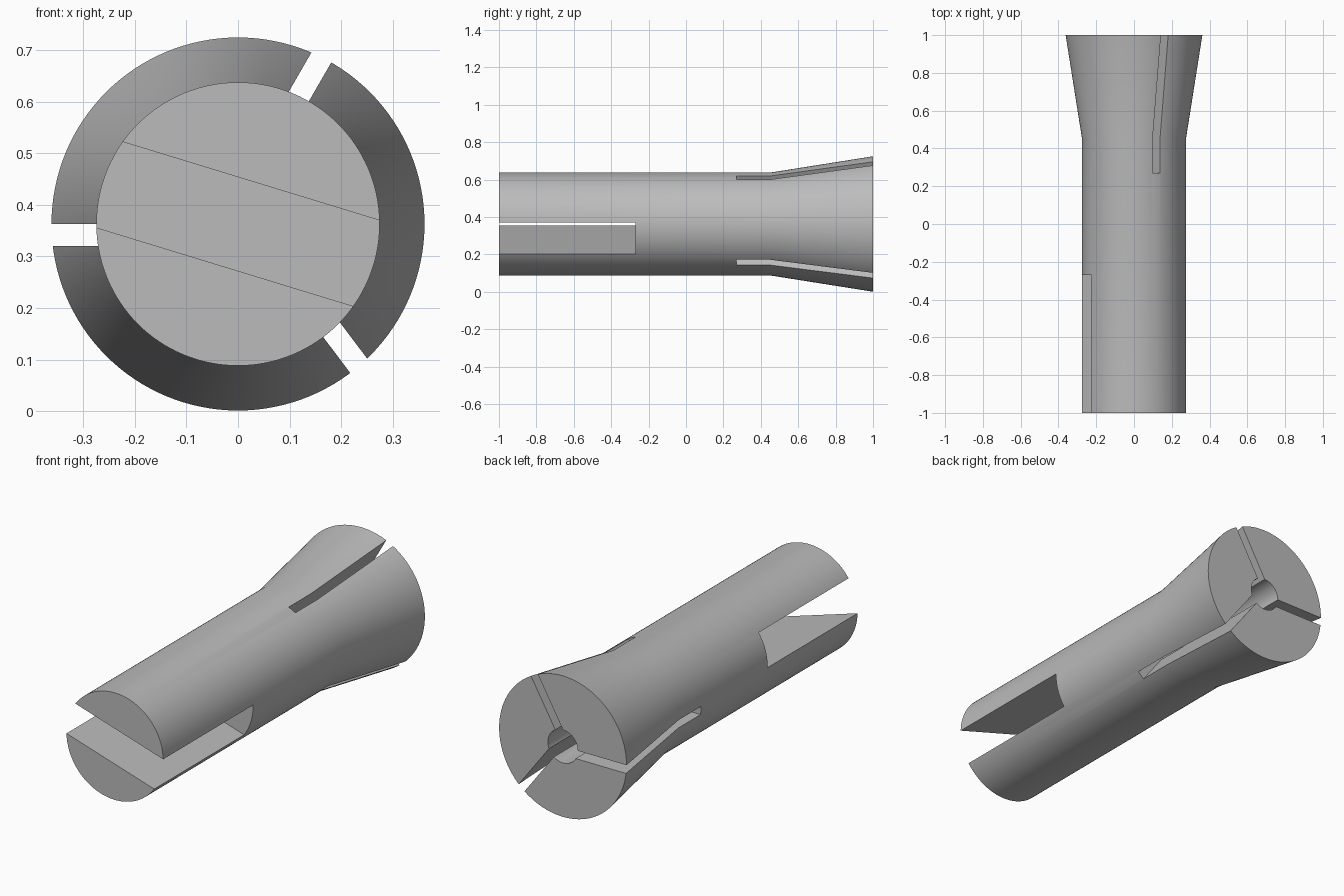
import bpy, bmesh, math
from mathutils import Matrix, Vector

if "Cube" in bpy.data.objects:
    bpy.data.objects.remove(bpy.data.objects["Cube"])

AXIS_Z = 0.363
steel = bpy.data.materials.new("grey steel")
steel.diffuse_color = (0.5, 0.5, 0.5, 1)
steel.use_nodes = True
steel.node_tree.nodes["Principled BSDF"].inputs["Base Color"].default_value = steel.diffuse_color


def make_object(name, bm):
    bmesh.ops.recalc_face_normals(bm, faces=bm.faces)
    mesh = bpy.data.meshes.new(name)
    bm.to_mesh(mesh)
    bm.free()
    mesh.materials.append(steel)
    obj = bpy.data.objects.new(name, mesh)
    bpy.context.collection.objects.link(obj)
    return obj


def box_cutter(name, lo, hi, angle):
    """Box in axis coordinates, turned about the long axis (counter-clockwise from the front)."""
    bm = bmesh.new()
    lo, hi = Vector(lo), Vector(hi)
    bmesh.ops.create_cube(bm, size=1, matrix=Matrix.Translation((lo + hi) / 2)
                          @ Matrix.Diagonal((*(hi - lo), 1)))
    bm.transform(Matrix.Translation((0, 0, AXIS_Z))
                 @ Matrix.Rotation(-math.radians(angle), 4, 'Y'))
    obj = make_object(name, bm)
    obj.hide_render = True
    return obj


# Body: straight shank, flared head and blind bore, turned about the y axis
profile = [(0, -1), (0.275, -1), (0.275, 0.45), (0.362, 1),
           (0.085, 1), (0.085, 0.27), (0, 0.27)]
bm = bmesh.new()
verts = [bm.verts.new((r, y, 0)) for r, y in profile]
edges = [bm.edges.new(pair) for pair in zip(verts, verts[1:])]
bmesh.ops.spin(bm, geom=verts + edges, cent=(0, 0, 0), axis=(0, 1, 0),
               angle=math.tau, steps=128, use_duplicate=False)
bmesh.ops.remove_doubles(bm, verts=bm.verts, dist=1e-4)
bm.transform(Matrix.Translation((0, 0, AXIS_Z)))
body = make_object("collet_body", bm)

# Cutters: tilted drive slot across the shank, three slits in the head
cutters = [box_cutter("drive_slot_cutter", (-0.6, -1.2, -0.087), (0.6, -0.27, 0.087), -17)]
for i, angle in enumerate((60, 180, -53)):
    cutters.append(box_cutter(f"slit_cutter_{i + 1}", (0, 0.27, 0), (0.6, 1.2, 0.043), angle))

bpy.context.view_layer.objects.active = body
body.select_set(True)
for cutter in cutters:
    mod = body.modifiers.new(cutter.name, 'BOOLEAN')
    mod.operation = 'DIFFERENCE'
    mod.solver = 'EXACT'
    mod.object = cutter
    bpy.ops.object.modifier_apply(modifier=mod.name)
    bpy.data.objects.remove(cutter)

bpy.ops.object.select_all(action='DESELECT')
body.select_set(True)
bpy.ops.object.shade_smooth_by_angle(angle=math.radians(30))
